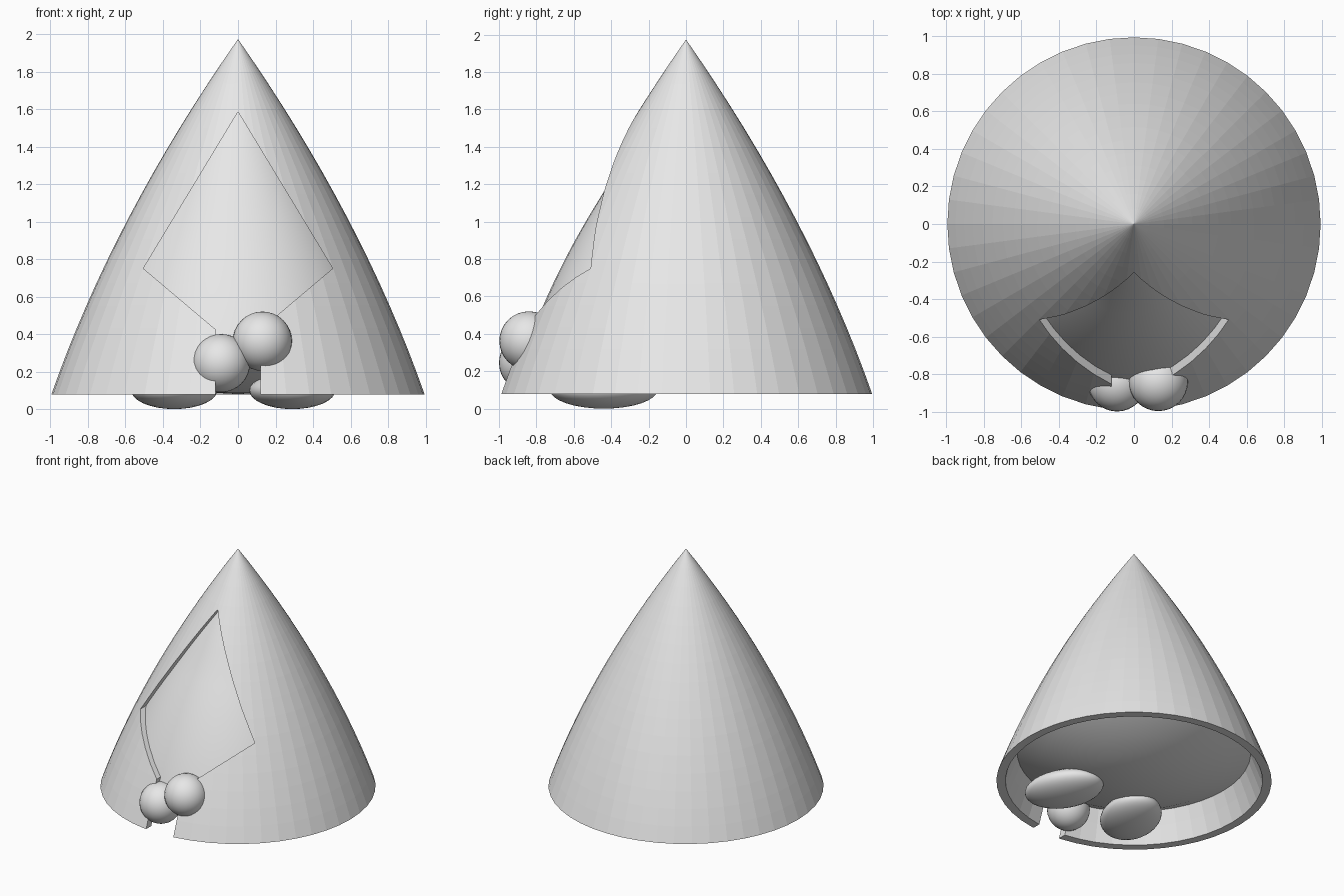
import bpy, bmesh, math
from mathutils import Vector

if "Cube" in bpy.data.objects:
    bpy.data.objects.remove(bpy.data.objects["Cube"], do_unlink=True)

grey = bpy.data.materials.new("plain_grey")
grey.use_nodes = True
grey.diffuse_color = (0.8, 0.8, 0.8, 1)
grey.node_tree.nodes["Principled BSDF"].inputs["Base Color"].default_value = (0.8, 0.8, 0.8, 1)

TOP, BOTTOM, SIDES = 1.973, 0.078, 48


def radius(z):
    """Bulging cone profile."""
    t = TOP - z
    return 0.7 * t - 0.0922 * t * t


def heights(low, high, steps):
    return [high + (low - high) * i / steps for i in range(steps + 1)]


def finish(name, bm):
    bmesh.ops.recalc_face_normals(bm, faces=bm.faces)
    mesh = bpy.data.meshes.new(name)
    bm.to_mesh(mesh)
    bm.free()
    mesh.materials.append(grey)
    obj = bpy.data.objects.new(name, mesh)
    bpy.context.collection.objects.link(obj)
    return obj


def select_only(obj):
    bpy.ops.object.select_all(action="DESELECT")
    obj.select_set(True)
    bpy.context.view_layer.objects.active = obj


def lathe(name, profile):
    """Spin (radius, z) points around the z axis."""
    bm = bmesh.new()
    verts = [bm.verts.new((r, 0, z)) for r, z in profile]
    edges = [bm.edges.new(pair) for pair in zip(verts, verts[1:])]
    bmesh.ops.spin(bm, geom=verts + edges, cent=(0, 0, 0), axis=(0, 0, 1),
                   angle=math.tau, steps=SIDES, use_duplicate=False)
    bmesh.ops.remove_doubles(bm, verts=bm.verts, dist=0.0005)
    return finish(name, bm)


def ellipsoid(name, location, scale, turn=0):
    bpy.ops.mesh.primitive_uv_sphere_add(segments=32, ring_count=16, radius=1,
                                         location=location, rotation=(0, 0, turn))
    obj = bpy.context.object
    obj.name = name
    obj.scale = scale
    obj.data.materials.append(grey)
    bpy.ops.object.shade_smooth()


# Cloak: thick open-bottomed shell
WALL, INNER_TOP = 0.065, 1.878
outer = [(radius(z), z) for z in heights(BOTTOM, TOP, 16)]
inner = [(max(radius(z) - WALL, 0), z) for z in heights(BOTTOM, INNER_TOP, 14)]
cloak = lathe("cloak", outer + inner[::-1])

# Front opening: diamond with a slit down to the hem
half = [(0.505, 0.75), (0.12, 0.425), (0.12, -0.1)]
outline = [(0, 1.585)] + half + [(-x, z) for x, z in reversed(half)]
bm = bmesh.new()
face = bm.faces.new([bm.verts.new((x, -1.3, z)) for x, z in outline])
grown = bmesh.ops.extrude_face_region(bm, geom=[face])["geom"]
bmesh.ops.translate(bm, vec=Vector((0, 1.25, 0)),
                    verts=[g for g in grown if isinstance(g, bmesh.types.BMVert)])
cutter = finish("opening_cutter", bm)
cutter.hide_render = True
cut = cloak.modifiers.new("opening", "BOOLEAN")
cut.operation = "DIFFERENCE"
cut.solver = "EXACT"
cut.object = cutter
select_only(cloak)
bpy.ops.object.modifier_apply(modifier=cut.name)
bpy.data.objects.remove(cutter, do_unlink=True)


def body_gap(z):
    """Distance from the cloak's outside, smallest at the belly."""
    return min(0.045 + 0.08 * (z - 0.6) ** 2, 0.07)


# Body: fills the cloak, with a deep rounded underside
HEM, SAG = 0.315, 0.235
side = [(max(radius(z) - body_gap(z), 0), z) for z in heights(HEM, 1.87, 16)]
rim = side[-1][0]
under = [(rim * k, HEM - SAG * (1 - k * k)) for k in (0.8, 0.6, 0.4, 0.2, 0)]
body = lathe("body", side + under)
select_only(body)
bpy.ops.object.shade_smooth_by_angle(angle=math.radians(30))

# Hands
ellipsoid("right_hand", (-0.09, -0.845, 0.245), (0.155, 0.155, 0.155))
ellipsoid("left_hand", (0.13, -0.84, 0.362), (0.158, 0.158, 0.158))

# Feet, toes turned outwards
for name, x, s in (("right_foot", -0.34, -1), ("left_foot", 0.29, 1)):
    ellipsoid(name, (x, -0.44, 0.1), (0.215, 0.3, 0.1), s * math.radians(23))
